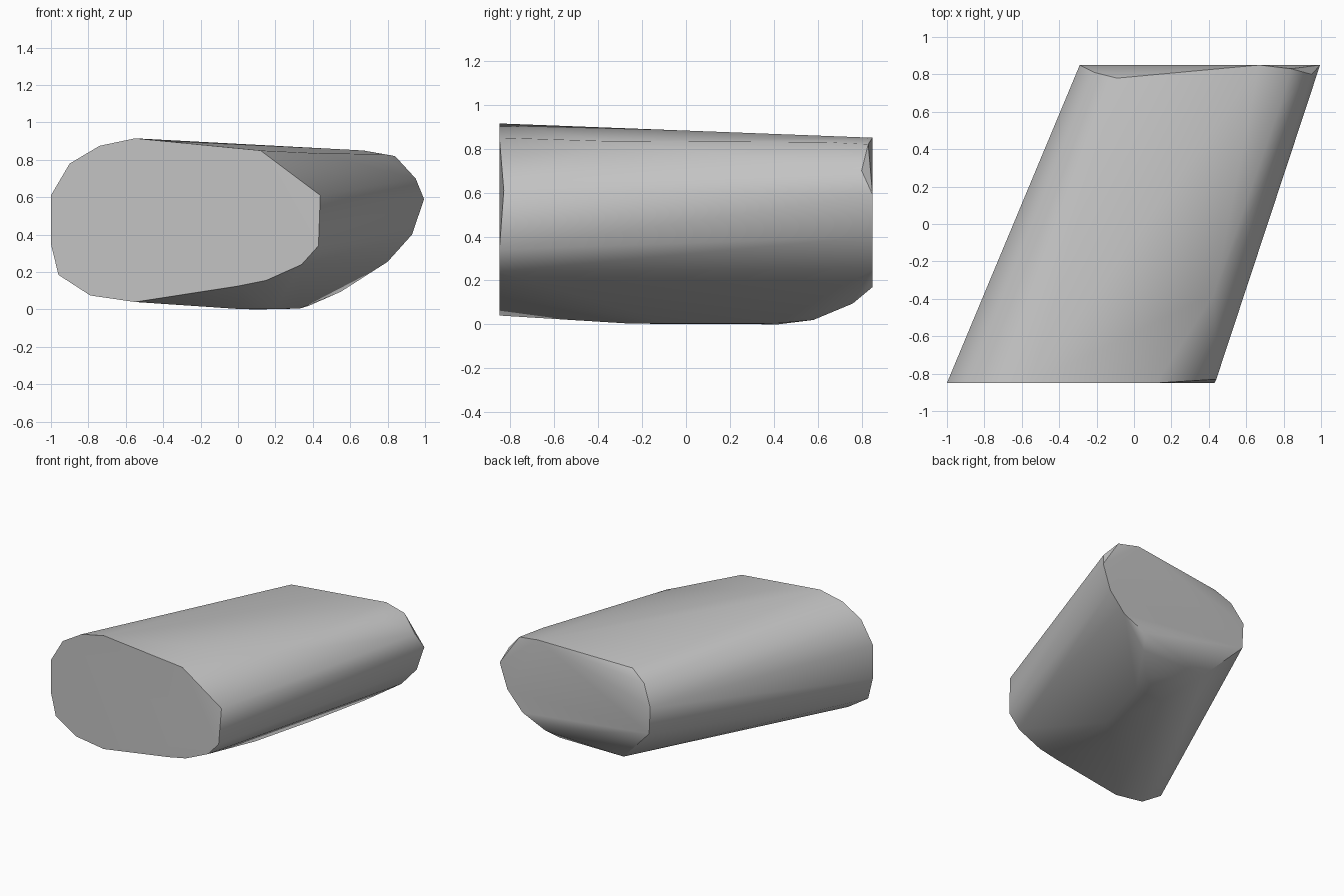
import bpy
import bmesh
import math

# Remove the default cube
default_cube = bpy.data.objects.get("Cube")
if default_cube:
    bpy.data.objects.remove(default_cube, do_unlink=True)

HALF_DEPTH = 0.85


def make_material(name, colour):
    material = bpy.data.materials.new(name)
    material.use_nodes = True
    material.diffuse_color = colour
    shader = material.node_tree.nodes["Principled BSDF"]
    shader.inputs["Base Color"].default_value = colour
    shader.inputs["Roughness"].default_value = 0.6
    return material


def make_hull(name, points, material):
    """Wrap a convex skin around the guide points."""
    bm = bmesh.new()
    for point in points:
        bm.verts.new(point)
    hull = bmesh.ops.convex_hull(bm, input=bm.verts[:])
    unused = set(hull["geom_interior"]) | set(hull["geom_unused"])
    loose = [item for item in unused if isinstance(item, bmesh.types.BMVert)]
    bmesh.ops.delete(bm, geom=loose, context="VERTS")
    # Merge the triangles of the flat end faces
    bmesh.ops.dissolve_limit(bm, angle_limit=math.radians(1),
                             verts=bm.verts[:], edges=bm.edges[:])
    bmesh.ops.recalc_face_normals(bm, faces=bm.faces[:])
    mesh = bpy.data.meshes.new(name)
    bm.to_mesh(mesh)
    bm.free()
    mesh.materials.append(material)
    obj = bpy.data.objects.new(name, mesh)
    bpy.context.collection.objects.link(obj)
    return obj


# Front end outline, as x and z
front_outline = [
    (-1, .35), (-1, .61), (-.9, .78), (-.74, .875), (-.55, .915),
    (.12, .85), (.43, .34), (.34, .24), (.15, .155), (0, .125),
    (-.55, .04), (-.79, .075), (-.96, .185),
]

# Back end outline, shifted sideways so that the body leans
back_outline = [
    (-.29, .58), (-.28, .38), (.61, .17), (.8, .255), (.93, .4),
    (.995, .59), (.67, .85),
]

# Chamfered corners beside the two ends
corner_points = [
    (.44, -.83, .61), (.28, -.78, .745),
    (-.21, .81, .735), (-.09, .78, .81),
    (.84, .83, .82), (.95, .8, .7),
    (0, .76, .095), (.55, .76, .095),
]

# Gentle swell along the upper right edge and the underside
swell_points = [
    (.43, -.37, .835), (.78, .63, .83),
    (.38, .58, .02), (.33, .42, .005), (.1, .42, 0),
    (.2, -.07, .003), (0, -.25, .003),
]

guide_points = [(x, -HALF_DEPTH, z) for x, z in front_outline]
guide_points += [(x, HALF_DEPTH, z) for x, z in back_outline]
guide_points += corner_points + swell_points

grey = make_material("plain_grey", (0.55, 0.55, 0.55, 1))
body = make_hull("slanted_body", guide_points, grey)

# Smooth the rounded sides and keep the end rims crisp
bpy.ops.object.select_all(action="DESELECT")
body.select_set(True)
bpy.context.view_layer.objects.active = body
bpy.ops.object.shade_smooth_by_angle(angle=math.radians(40))
